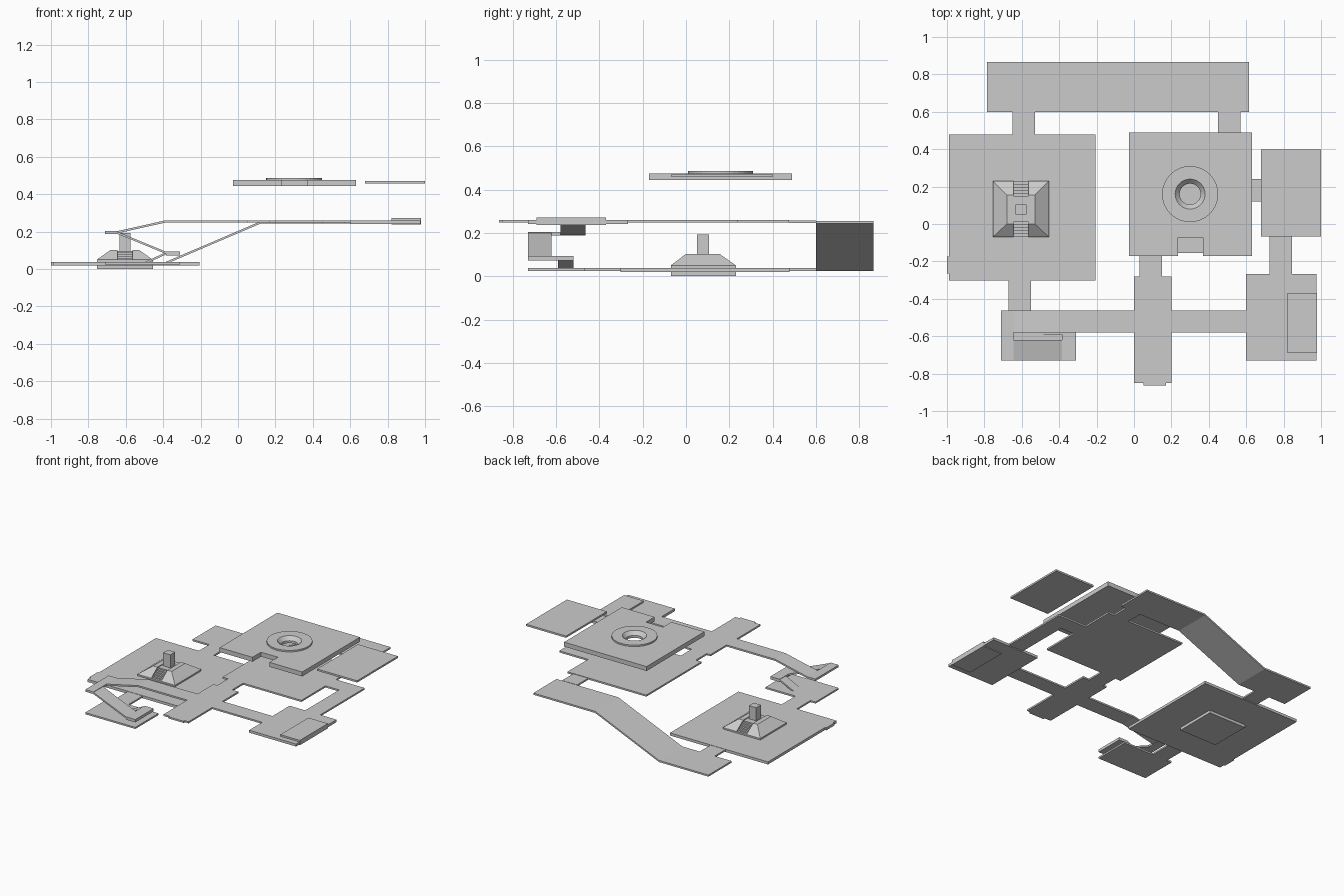
import bpy, bmesh, math

if "Cube" in bpy.data.objects:
    bpy.data.objects.remove(bpy.data.objects["Cube"])


def make(name, verts, faces):
    me = bpy.data.meshes.new(name)
    me.from_pydata(verts, [], faces)
    bm = bmesh.new()
    bm.from_mesh(me)
    bmesh.ops.recalc_face_normals(bm, faces=bm.faces)
    bm.to_mesh(me)
    bm.free()
    ob = bpy.data.objects.new(name, me)
    bpy.context.scene.collection.objects.link(ob)
    return ob


def frustum(name, low, high, z0, z1):
    """Solid between two rectangles given as (x0, x1, y0, y1)."""
    v = []
    for (x0, x1, y0, y1), z in ((low, z0), (high, z1)):
        v += [(x0, y0, z), (x1, y0, z), (x1, y1, z), (x0, y1, z)]
    f = [(3, 2, 1, 0), (4, 5, 6, 7)]
    f += [(i, (i + 1) % 4, (i + 1) % 4 + 4, i + 4) for i in range(4)]
    return make(name, v, f)


def box(name, x0, x1, y0, y1, z0, z1):
    return frustum(name, (x0, x1, y0, y1), (x0, x1, y0, y1), z0, z1)


def ribbon(name, path, y0, y1, t=0.012):
    """Walkway following an x-z path (top surface), t thick."""
    prof = path + [(x, z - t) for x, z in reversed(path)]
    n, m = len(prof), len(path)
    v = [(x, y, z) for y in (y0, y1) for x, z in prof]
    f = [(i, (i + 1) % n, (i + 1) % n + n, i + n) for i in range(n)]
    for o in (0, n):
        f += [(o + i, o + i + 1, o + n - 2 - i, o + n - 1 - i) for i in range(m - 1)]
    return make(name, v, f)


def ring(name, cx, cy, prof, n=32):
    """Closed r-z profile turned about a vertical axis."""
    k = len(prof)
    v = [(cx + r * math.cos(2 * math.pi * i / n), cy + r * math.sin(2 * math.pi * i / n), z)
         for i in range(n) for r, z in prof]
    f = [(i * k + j, (i + 1) % n * k + j, (i + 1) % n * k + (j + 1) % k, i * k + (j + 1) % k)
         for i in range(n) for j in range(k)]
    return make(name, v, f)


def cut(ob, cutter):
    cutter.hide_render = True
    mod = ob.modifiers.new("cut", 'BOOLEAN')
    mod.operation, mod.object, mod.solver = 'DIFFERENCE', cutter, 'EXACT'
    bpy.context.view_layer.objects.active = ob
    bpy.ops.object.modifier_apply(modifier=mod.name)
    bpy.data.objects.remove(cutter)


LOW, MID = 0.037, 0.26


def floor(name, x0, x1, y0, y1, top, t=0.012):
    return box(name, x0, x1, y0, y1, top - t, top)


# lower courtyard and its passages
floor("lower_court", -0.99, -0.207, -0.303, 0.478, 0.039, 0.019)
floor("court_side_ledge", -1.0, -0.99, -0.265, -0.175, 0.039, 0.019)
floor("court_north_passage", -0.65, -0.53, 0.478, 0.60, LOW)
floor("court_south_passage", -0.67, -0.55, -0.465, -0.303, LOW)
floor("stairwell_floor", -0.71, -0.31, -0.73, -0.465, LOW)

# stepped pyramid with stair slots front and back, and a central pillar
box("pyramid_base", -0.755, -0.455, -0.07, 0.23, 0, 0.05)
frustum("pyramid_left", (-0.755, -0.645, -0.07, 0.23), (-0.68, -0.645, 0, 0.155), 0.05, 0.103)
frustum("pyramid_right", (-0.565, -0.455, -0.07, 0.23), (-0.565, -0.53, 0, 0.155), 0.05, 0.103)
for i in range(5):
    d = 0.016 * (i + 1)
    box("pyramid_step", -0.645, -0.565, -0.07 + d, 0.23 - d, 0.05 + 0.0095 * i, 0.0595 + 0.0095 * i)
box("pyramid_pillar", -0.634, -0.576, 0.05, 0.105, 0.097, 0.192)

# long northern ramp
ribbon("north_ramp", [(-0.785, LOW), (-0.39, LOW), (0.12, MID - 0.005), (0.615, MID - 0.005)],
       0.60, 0.865)
floor("north_upper_passage", 0.45, 0.57, 0.475, 0.60, MID - 0.003)

# southern walkway descending into the switchback
ribbon("south_walkway", [(-0.645, 0.203), (-0.39, MID), (0.6, MID)], -0.58, -0.463)
floor("upper_landing", -0.71, -0.645, -0.73, -0.463, 0.203, 0.015)
ribbon("switchback_ramp", [(-0.645, 0.2), (-0.385, 0.093)], -0.73, -0.62)
floor("lower_landing", -0.385, -0.31, -0.73, -0.52, 0.093, 0.02)
ribbon("bottom_ramp", [(-0.5, LOW), (-0.385, 0.09)], -0.59, -0.52)

# middle level: south hall, south-east room, corridors and central hall
floor("south_hall", 0, 0.2, -0.85, -0.28, MID)
floor("south_hall_tip", 0.05, 0.17, -0.863, -0.85, MID)
floor("hall_passage", 0.03, 0.15, -0.28, -0.155, MID)
floor("central_hall", -0.015, 0.615, -0.155, 0.475, MID)
floor("east_room", 0.6, 0.975, -0.73, -0.268, MID, 0.018)
box("east_room_dais", 0.822, 0.978, -0.69, -0.37, 0.237, 0.272)
floor("east_corridor", 0.725, 0.845, -0.268, 0.24, MID)
floor("east_corridor_bend", 0.615, 0.725, 0.12, 0.24, MID)

# top level: roof slab with notch and funnel opening, separate side slab
roof = box("upper_slab", -0.028, 0.632, -0.17, 0.49, 0.443, 0.475)
cut(roof, box("notch_cutter", 0.235, 0.37, -0.3, -0.073, 0.4, 0.6))
cx, cy = 0.3, 0.16
cutter = bpy.ops.mesh.primitive_cylinder_add(vertices=32, radius=0.085, depth=0.2,
                                             location=(cx, cy, 0.46))
cut(roof, bpy.context.object)
ring("funnel_rim", cx, cy, [(0.15, 0.474), (0.15, 0.486), (0.08, 0.486),
                            (0.056, 0.46), (0.056, 0.443), (0.086, 0.443), (0.086, 0.474)])
floor("side_slab", 0.68, 1.0, -0.068, 0.398, 0.471, 0.013)
